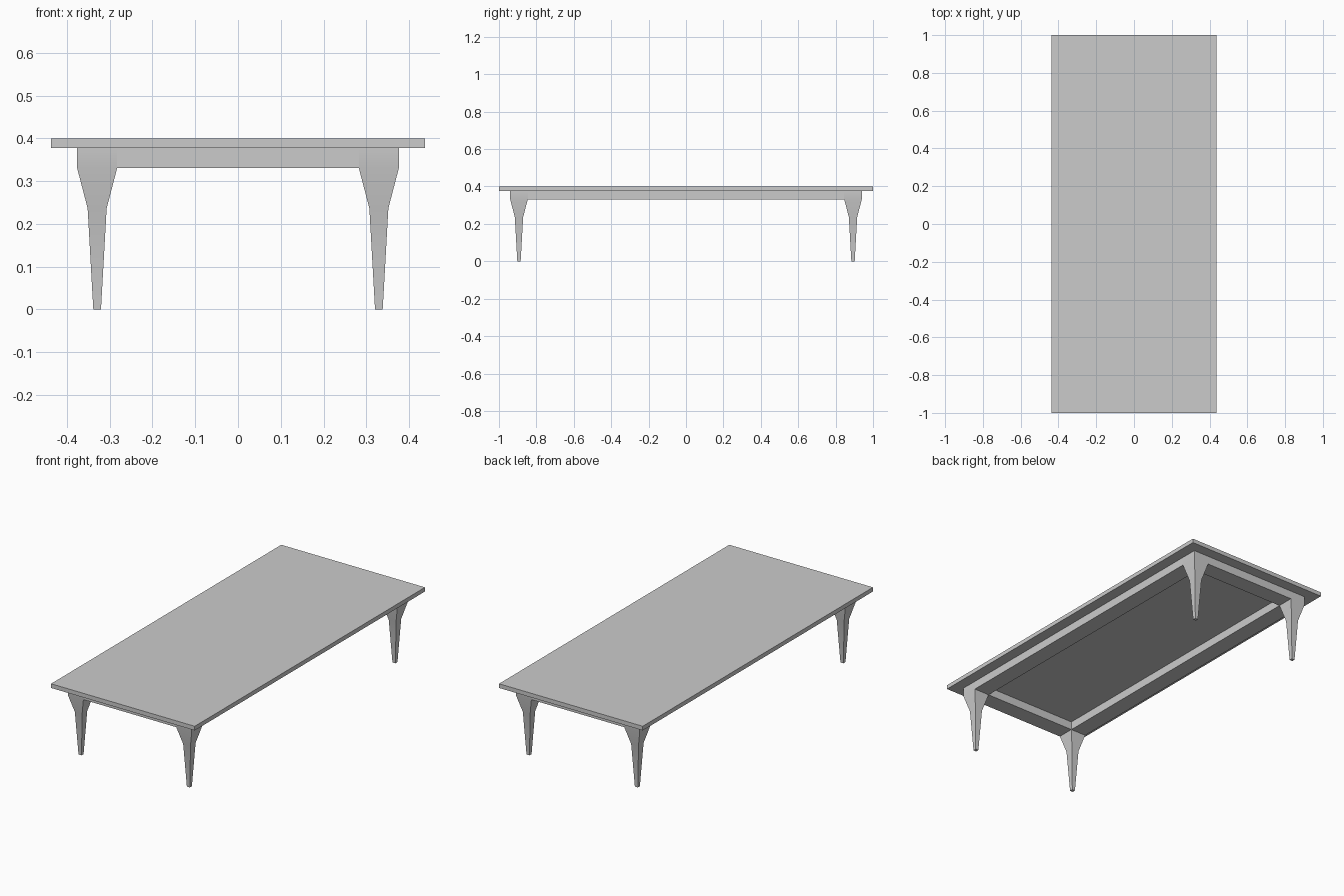
import bpy, bmesh, math

if "Cube" in bpy.data.objects:
    bpy.data.objects.remove(bpy.data.objects["Cube"])

TOP_X, TOP_Y, TOP_Z = 0.437, 1.0, 0.40     # tabletop half sizes and height
UNDER, RAIL_Z = 0.377, 0.331               # tabletop underside, rail underside
LEG_X, LEG_Y, LEG_R = 0.3295, 0.893, 0.047 # leg centre and top half width


def add_object(name, bm):
    bmesh.ops.recalc_face_normals(bm, faces=bm.faces)
    mesh = bpy.data.meshes.new(name)
    bm.to_mesh(mesh)
    bm.free()
    obj = bpy.data.objects.new(name, mesh)
    bpy.context.collection.objects.link(obj)
    return obj


def square_loft(name, cx, cy, sections):
    """Closed solid through (z, half_x, half_y) rectangles."""
    bm = bmesh.new()
    rings = [[bm.verts.new((cx + sx * hx, cy + sy * hy, z))
              for sx, sy in ((-1, -1), (1, -1), (1, 1), (-1, 1))]
             for z, hx, hy in sections]
    for a, b in zip(rings, rings[1:]):
        for i in range(4):
            j = (i + 1) % 4
            bm.faces.new((a[i], a[j], b[j], b[i]))
    bm.faces.new(rings[0][::-1])
    bm.faces.new(rings[-1])
    return add_object(name, bm)


def mirror(obj, x, y):
    mod = obj.modifiers.new("mirror", 'MIRROR')
    mod.use_axis = (x, y, False)
    mod.use_mirror_merge = False


# Tabletop slab
square_loft("tabletop", 0, 0, [(UNDER, TOP_X, TOP_Y), (TOP_Z, TOP_X, TOP_Y)])

# Tapered square legs, one at each corner
profile = [(0, 0.009), (0.236, 0.0222), (RAIL_Z, LEG_R), (UNDER, LEG_R)]
legs = square_loft("legs", LEG_X, LEG_Y, [(z, r, r) for z, r in profile])
bpy.context.view_layer.objects.active = legs
legs.select_set(True)
bpy.ops.object.shade_smooth_by_angle(angle=math.radians(30))
mirror(legs, True, True)

# Rails between the legs, as wide as the leg tops
side_y, end_x = LEG_Y - LEG_R, LEG_X - LEG_R
side_rails = square_loft("side_rails", LEG_X, 0,
                         [(RAIL_Z, LEG_R, side_y), (UNDER, LEG_R, side_y)])
mirror(side_rails, True, False)
end_rails = square_loft("end_rails", 0, LEG_Y,
                        [(RAIL_Z, end_x, LEG_R), (UNDER, end_x, LEG_R)])
mirror(end_rails, False, True)
